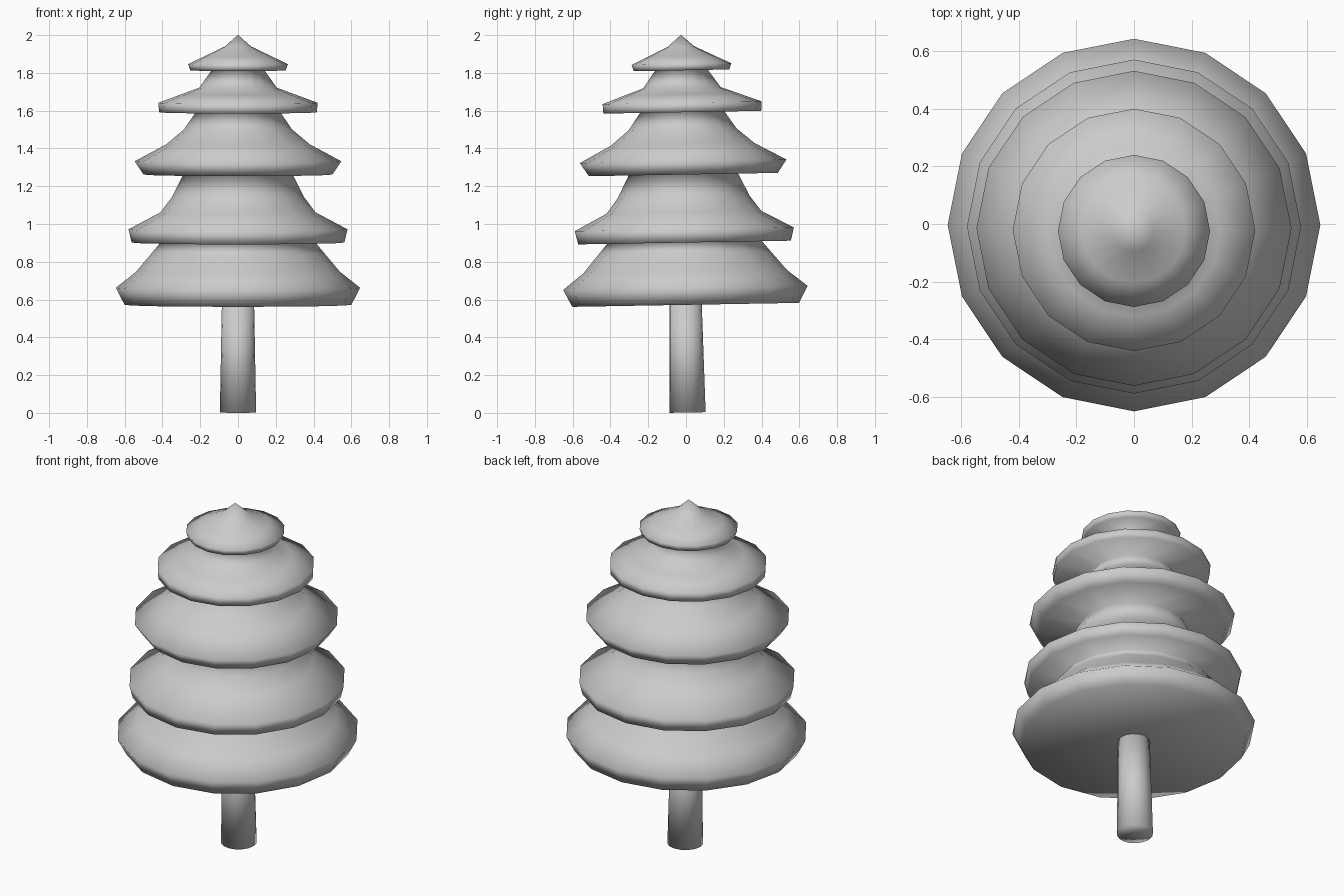
import bpy, bmesh, math

if "Cube" in bpy.data.objects:
    bpy.data.objects.remove(bpy.data.objects["Cube"])

SIDES = 16
LEAN = math.radians(1.0)   # whole tree leans slightly to the front


def lathe(name, profile):
    """Revolve (radius, height) points around z; radius 0 closes to a pole."""
    bm = bmesh.new()
    rings = []
    for r, z in profile:
        if r == 0:
            rings.append([bm.verts.new((0, 0, z))] * SIDES)
        else:
            rings.append([bm.verts.new((r * math.cos(math.tau * i / SIDES),
                                        r * math.sin(math.tau * i / SIDES), z))
                          for i in range(SIDES)])
    for a, b in zip(rings, rings[1:]):
        for i in range(SIDES):
            j = (i + 1) % SIDES
            bm.faces.new(dict.fromkeys((a[i], a[j], b[j], b[i])))
    bmesh.ops.recalc_face_normals(bm, faces=bm.faces)
    for f in bm.faces:
        f.smooth = True
    mesh = bpy.data.meshes.new(name)
    bm.to_mesh(mesh)
    bm.free()
    ob = bpy.data.objects.new(name, mesh)
    bpy.context.collection.objects.link(ob)
    ob.rotation_euler.x = LEAN
    ob.location = (0, 0.008, 0.002)
    return ob


# Tiers from bottom to top: lower lip, rim, then the flank up to the neck
tiers = [
    [(0.60, 0.57), (0.647, 0.66), (0.54, 0.745), (0.46, 0.84), (0.41, 0.90)],
    [(0.563, 0.90), (0.58, 0.97), (0.41, 1.06), (0.35, 1.14), (0.29, 1.26)],
    [(0.50, 1.26), (0.547, 1.33), (0.38, 1.42), (0.285, 1.50), (0.224, 1.59)],
    [(0.418, 1.59), (0.421, 1.64), (0.30, 1.685), (0.205, 1.72), (0.14, 1.812)],
    [(0.253, 1.812), (0.264, 1.845), (0.18, 1.885), (0.07, 1.938), (0, 2.0)],
]
lathe("foliage", [(0, 0.57)] + [p for tier in tiers for p in tier])

# Tapered trunk, running slightly into the foliage
lathe("trunk", [(0, 0), (0.096, 0), (0.085, 0.60), (0, 0.60)])
